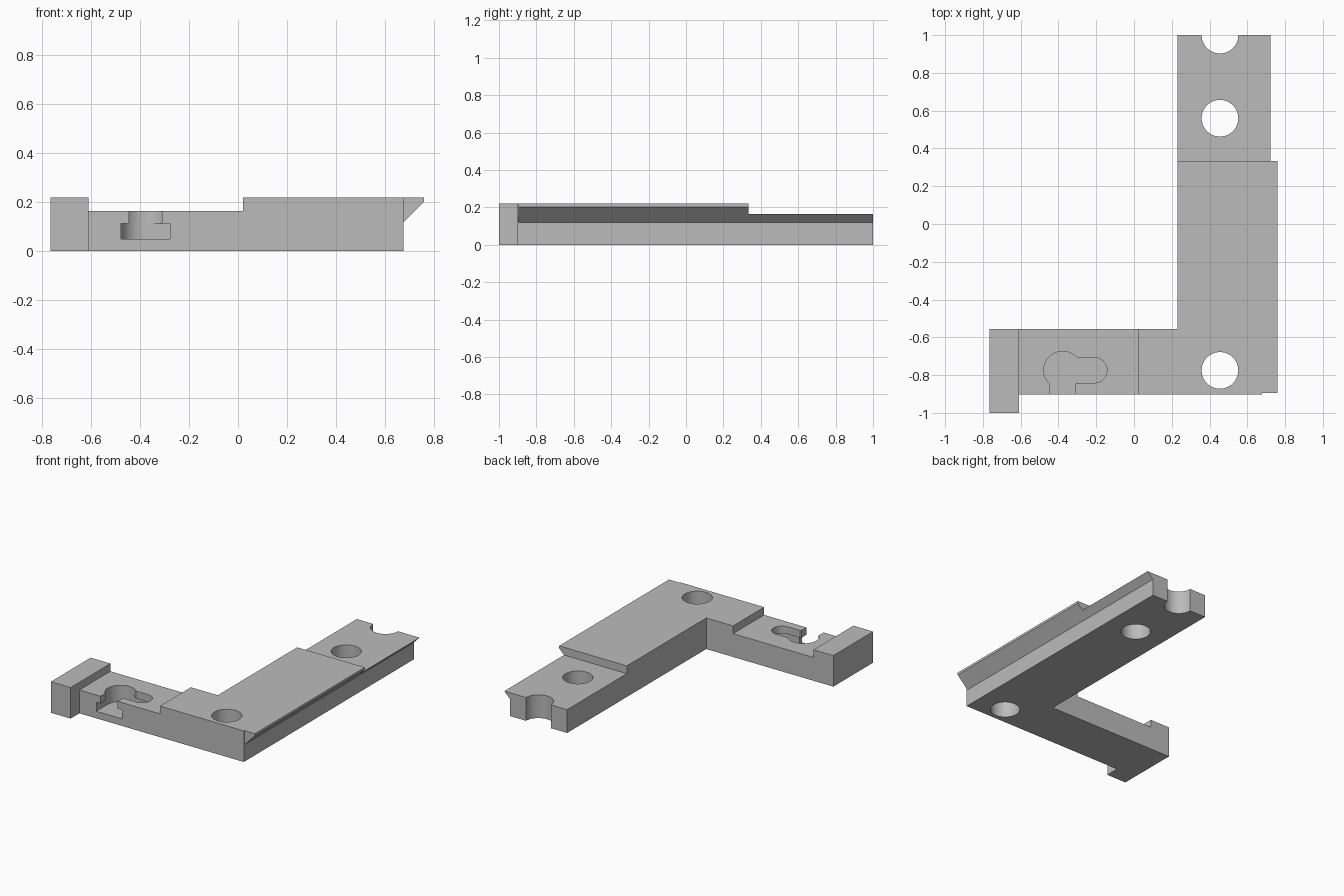
import bpy, bmesh
from math import radians, cos, sin, asin, degrees

if "Cube" in bpy.data.objects:
    bpy.data.objects.remove(bpy.data.objects["Cube"])

grey = bpy.data.materials.new("plain grey")
grey.use_nodes = True
colour = (0.5, 0.5, 0.5, 1)
grey.diffuse_color = colour
grey.node_tree.nodes["Principled BSDF"].inputs["Base Color"].default_value = colour


def arc(cx, cy, r, start, end, n=16):
    angles = [radians(start + (end - start) * i / n) for i in range(n + 1)]
    return [(cx + r * cos(a), cy + r * sin(a)) for a in angles]


def prism(name, outline, low, high, along="z"):
    """Extrude an outline: (x, y) along z, or (x, z) along y."""
    def place(p, h):
        return (p[0], p[1], h) if along == "z" else (p[0], h, p[1])
    clean = [p for i, p in enumerate(outline)
             if abs(p[0] - outline[i - 1][0]) + abs(p[1] - outline[i - 1][1]) > 1e-5]
    bm = bmesh.new()
    a = [bm.verts.new(place(p, low)) for p in clean]
    b = [bm.verts.new(place(p, high)) for p in clean]
    bm.faces.new(a[::-1])
    bm.faces.new(b)
    for i in range(len(a)):
        bm.faces.new((a[i - 1], a[i], b[i], b[i - 1]))
    bmesh.ops.recalc_face_normals(bm, faces=bm.faces)
    mesh = bpy.data.meshes.new(name)
    bm.to_mesh(mesh)
    bm.free()
    mesh.materials.append(grey)
    obj = bpy.data.objects.new(name, mesh)
    bpy.context.collection.objects.link(obj)
    return obj


def box(name, x0, x1, y0, y1, z0, z1):
    return prism(name, [(x0, y0), (x1, y0), (x1, y1), (x0, y1)], z0, z1)


# L-shaped body with the end block and rail overhang in its outline
TOP, STEP, BACK = 0.22, 0.165, -0.555
body = prism("angle_bracket", [
    (-0.765, -1), (-0.61, -1), (-0.61, -0.902), (0.677, -0.902), (0.677, -0.895),
    (0.76, -0.895), (0.76, 1), (0.23, 1), (0.23, BACK), (-0.765, BACK)], 0, TOP)

# Lowered steps on the arm and the rail, and the slanted rail undercut
cutters = [
    box("arm_step_cutter", -0.61, 0.02, -1.2, -0.4, STEP, 0.4),
    box("rail_step_cutter", 0.1, 0.9, 0.333, 1.2, STEP, 0.4),
    prism("dovetail_cutter", [(0.677, -0.1), (0.9, -0.1), (0.9, 0.343),
                              (0.677, 0.12)], -1.2, 1.2, "y"),
]

# Screw holes, the last one split by the rail end
for y in (-0.775, 0.56, 1.0):
    cutters.append(prism("hole_cutter", arc(0.455, y, 0.097, 0, 360, 64)[:-1], -0.1, 0.4))

# Keyhole pocket: wide T-slot below, narrow slot and round entry above
cx, cy, r, w, ex = -0.378, -0.774, 0.1, 0.067, -0.21
tilt = degrees(asin(w / r))
wide = [(cx - r, -1.2), (cx + r, -1.2), (cx + r, cy - r)]
wide += arc(ex, cy, r, -90, 90, 32) + arc(cx, cy, r, 90, 180)
narrow = [(cx - w, -1.2), (cx + w, -1.2)]
narrow += arc(cx, cy, r, tilt - 90, -tilt, 2) + arc(ex, cy, w, -90, 90, 32)
narrow += arc(cx, cy, r, tilt, 90) + arc(cx, cy, r, 90, 180)
narrow += arc(cx, cy, r, 180, 270 - tilt)
cutters.append(prism("wide_slot_cutter", wide, 0.05, 0.113))
cutters.append(prism("narrow_slot_cutter", narrow, 0.08, 0.4))

# Carve the body, then drop the cutters
for cutter in cutters:
    cutter.hide_render = True
    mod = body.modifiers.new(cutter.name, "BOOLEAN")
    mod.operation = "DIFFERENCE"
    mod.solver = "EXACT"
    mod.object = cutter
bpy.context.view_layer.update()
carved = bpy.data.meshes.new_from_object(
    body.evaluated_get(bpy.context.evaluated_depsgraph_get()))
body.modifiers.clear()
body.data = carved
carved.materials.clear()
carved.materials.append(grey)
for polygon in carved.polygons:
    polygon.material_index = 0
for cutter in cutters:
    bpy.data.objects.remove(cutter)

# Smooth round walls, keep edges crisp
bpy.ops.object.select_all(action="DESELECT")
body.select_set(True)
bpy.context.view_layer.objects.active = body
bpy.ops.object.shade_smooth_by_angle(angle=radians(30))
